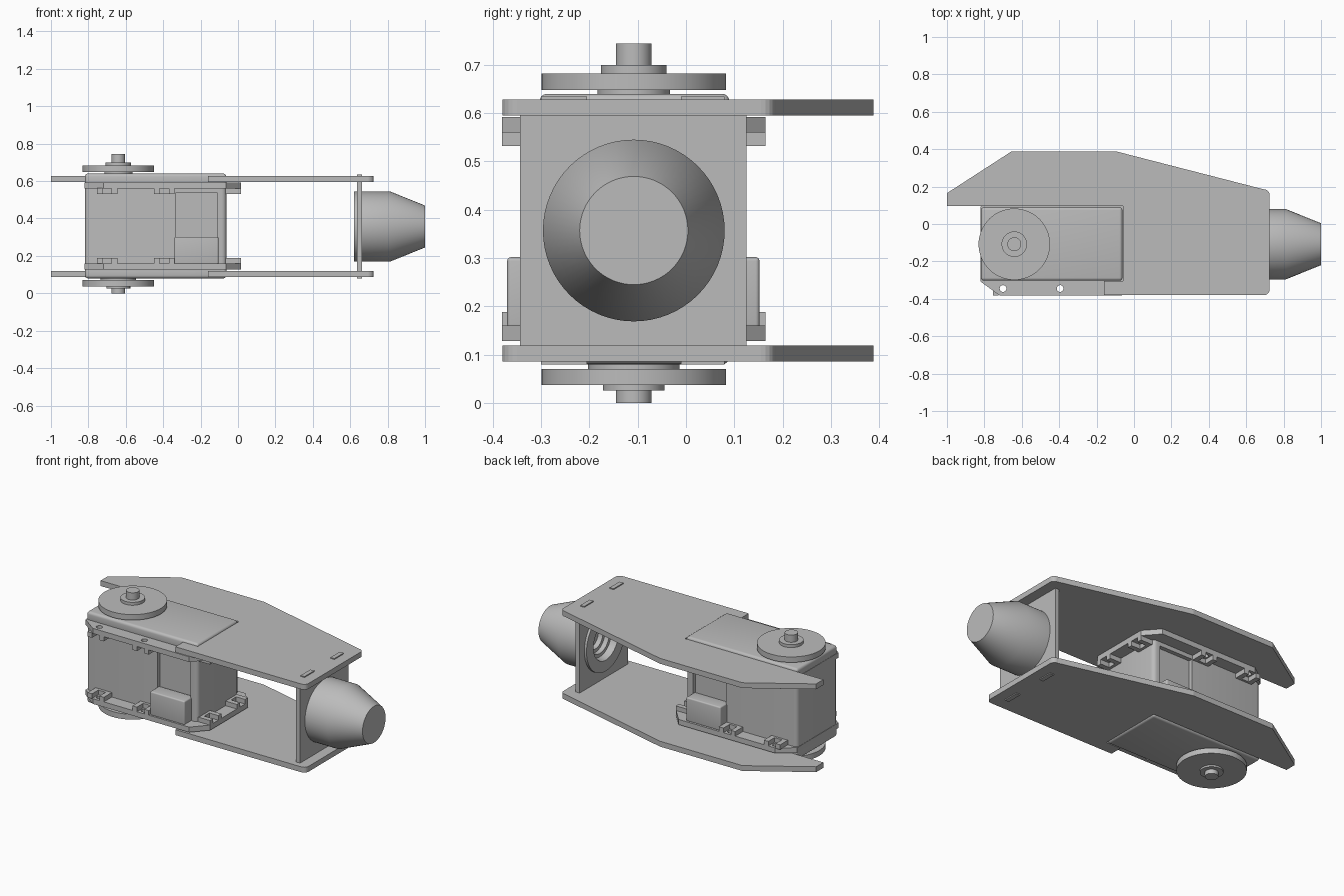
import bpy, bmesh, math
from mathutils import Matrix, Vector

cube = bpy.data.objects.get("Cube")
if cube:
    bpy.data.objects.remove(cube, do_unlink=True)

grey = bpy.data.materials.new("grey")
grey.use_nodes = True
grey.diffuse_color = (0.5, 0.5, 0.5, 1)
grey.node_tree.nodes["Principled BSDF"].inputs["Base Color"].default_value = (0.5, 0.5, 0.5, 1)

YC, ZC = -0.108, 0.357   # shared centre lines


def finish(name, bm, smooth=False):
    bmesh.ops.recalc_face_normals(bm, faces=bm.faces)
    me = bpy.data.meshes.new(name)
    bm.to_mesh(me)
    bm.free()
    ob = bpy.data.objects.new(name, me)
    bpy.context.collection.objects.link(ob)
    me.materials.append(grey)
    if smooth:
        select(ob)
        bpy.ops.object.shade_smooth_by_angle(angle=math.radians(30))
    return ob


def select(ob):
    bpy.ops.object.select_all(action='DESELECT')
    ob.select_set(True)
    bpy.context.view_layer.objects.active = ob


def add_box(bm, x, y, z):
    size = Matrix.Diagonal((x[1] - x[0], y[1] - y[0], z[1] - z[0], 1))
    mid = Matrix.Translation((sum(x) / 2, sum(y) / 2, sum(z) / 2))
    return bmesh.ops.create_cube(bm, size=1, matrix=mid @ size)["verts"]


def box(name, x, y, z, bevel=0, only_vertical=False):
    bm = bmesh.new()
    add_box(bm, x, y, z)
    if bevel:
        edges = [e for e in bm.edges if not only_vertical
                 or abs(e.verts[0].co.z - e.verts[1].co.z) > 0.001]
        bmesh.ops.bevel(bm, geom=edges, offset=bevel, segments=4, profile=0.5, affect='EDGES')
    return finish(name, bm, bevel > 0)


def prism(name, outline, z0, z1):
    bm = bmesh.new()
    face = bm.faces.new([bm.verts.new((x, y, z0)) for x, y in outline])
    top = bmesh.ops.extrude_face_region(bm, geom=[face])["geom"]
    bmesh.ops.translate(bm, vec=(0, 0, z1 - z0),
                        verts=[v for v in top if isinstance(v, bmesh.types.BMVert)])
    return finish(name, bm)


def lathe(name, profile, centre, axis, steps=64):
    # profile holds (radius, distance along axis)
    side = Vector((0, 1, 0))
    bm = bmesh.new()
    verts = [bm.verts.new(Vector(centre) + side * r + Vector(axis) * h) for r, h in profile]
    edges = [bm.edges.new(p) for p in zip(verts, verts[1:])]
    bmesh.ops.spin(bm, geom=verts + edges, cent=centre, axis=axis,
                   angle=2 * math.pi, steps=steps)
    bmesh.ops.remove_doubles(bm, verts=bm.verts, dist=0.0005)
    return finish(name, bm, True)


def cut(target, cutter):
    mod = target.modifiers.new("cut", 'BOOLEAN')
    mod.operation, mod.solver, mod.object = 'DIFFERENCE', 'EXACT', cutter
    select(target)
    bpy.ops.object.modifier_apply(modifier=mod.name)
    bpy.data.objects.remove(cutter, do_unlink=True)


def corner(cx, cy, r, start):
    return [(cx + r * math.cos(a), cy + r * math.sin(a))
            for a in (math.radians(start + 18 * i) for i in range(6))]


# Side plates with a notch for the motor and slots for the end plate tabs
TABS = ((-0.30, -0.205), (-0.01, 0.08))
plate = [(-1, 0.095), (-0.06, 0.095), (-0.06, -0.305), (-0.16, -0.305), (-0.16, -0.38)]
plate += corner(0.695, -0.35, 0.03, -90) + corner(0.695, 0.155, 0.03, 0)
plate += [(-0.095, 0.388), (-0.655, 0.388), (-1, 0.165)]
for name, z in (("upper_plate", 0.595), ("lower_plate", 0.086)):
    prism(name, plate, z, z + 0.033)

# End plate joining the two side plates
end_plate = box("end_plate", (0.635, 0.662), (-0.343, 0.125), (0.118, 0.596))
cut(end_plate, lathe("opening", [(0, -0.1), (0.15, -0.1), (0.15, 0.1), (0, 0.1)],
                     (0.65, YC, ZC), (1, 0, 0)))
bm = bmesh.new()
for y in TABS:
    for z in ((0.08, 0.12), (0.594, 0.634)):
        add_box(bm, (0.635, 0.662), y, z)
finish("end_plate_tabs", bm)

# Tapered nose with a stepped bore at the rear
lathe("nose", [(0, 0.72), (0.07, 0.72), (0.07, 0.69), (0.09, 0.69), (0.09, 0.66),
               (0.11, 0.66), (0.12, 0.62), (0.188, 0.62), (0.188, 0.812),
               (0.112, 1), (0, 1)], (0, YC, ZC), (1, 0, 0))

# Motor case: body with side recesses, and two rounded end caps
X, Y = (-0.818, -0.062), (-0.303, 0.09)
body = box("motor_body", X, Y, (0.12, 0.595), 0.025, True)
for y in (Y[0], Y[1]):
    cut(body, box("recess", (-0.335, -0.11), (y - 0.025, y + 0.025), (0.15, 0.535)))
box("motor_upper_cap", X, Y, (0.575, 0.64), 0.016)
box("motor_lower_cap", X, Y, (0.08, 0.145), 0.016)

# Mounting flanges with screw holes and open lugs
W, E = 0.273, 0.015
outline = [(-0.82, -0.2), (-0.82, 0.2), (-0.72, W), (E - 0.08, W), (E, W - 0.09),
           (E, 0.09 - W), (E - 0.08, -W), (-0.72, -W)]
outline = [(x, y + YC) for x, y in outline]
HOLES = (-0.70, -0.395)
for name, z0, z1, l0, l1 in (("upper", 0.56, 0.592, 0.532, 0.562),
                             ("lower", 0.128, 0.16, 0.158, 0.188)):
    flange = prism(name + "_flange", outline, z0, z1)
    for x in HOLES:
        for s in (-1, 1):
            cut(flange, lathe("hole", [(0, -0.1), (0.018, -0.1), (0.018, 0.1), (0, 0.1)],
                              (x, YC + s * 0.237, z0), (0, 0, 1), 24))
    bm = bmesh.new()
    for s in (-1, 1):
        for x in HOLES:
            for a, b in ((-0.055, -0.025), (0.025, 0.055)):
                ys = sorted((YC + s * 0.19, YC + s * W))
                add_box(bm, (x + a, x + b), ys, (l0, l1))
            ys = sorted((YC + s * 0.19, YC + s * 0.212))
            add_box(bm, (x - 0.055, x + 0.055), ys, (l0, l1))
        # lugs on the end of the flange
        mid = YC + s * 0.13
        for a, b in ((-0.055, -0.025), (0.025, 0.055)):
            add_box(bm, (-0.07, E), (mid + a, mid + b), (l0, l1))
        add_box(bm, (-0.07, -0.045), (mid - 0.055, mid + 0.055), (l0, l1))
    finish(name + "_lugs", bm)

# Cable connectors on both sides
for name, y in (("front_connector", (-0.37, -0.28)), ("back_connector", (0.065, 0.152))):
    box(name, (-0.34, -0.105), y, (0.155, 0.302), 0.008)

# Output discs with hub and shaft
XC = -0.64
lathe("upper_disc", [(0, 0.635), (0.075, 0.635), (0.075, 0.648), (0.191, 0.648),
                     (0.191, 0.682), (0.068, 0.682), (0.068, 0.70), (0.037, 0.70),
                     (0.037, 0.744), (0, 0.744)], (XC, YC, 0), (0, 0, 1))
lathe("lower_disc", [(0, 0.09), (0.095, 0.09), (0.095, 0.07), (0.191, 0.07),
                     (0.191, 0.037), (0.064, 0.037), (0.064, 0.026), (0.037, 0.026),
                     (0.037, 0), (0, 0)], (XC, YC, 0), (0, 0, 1))
